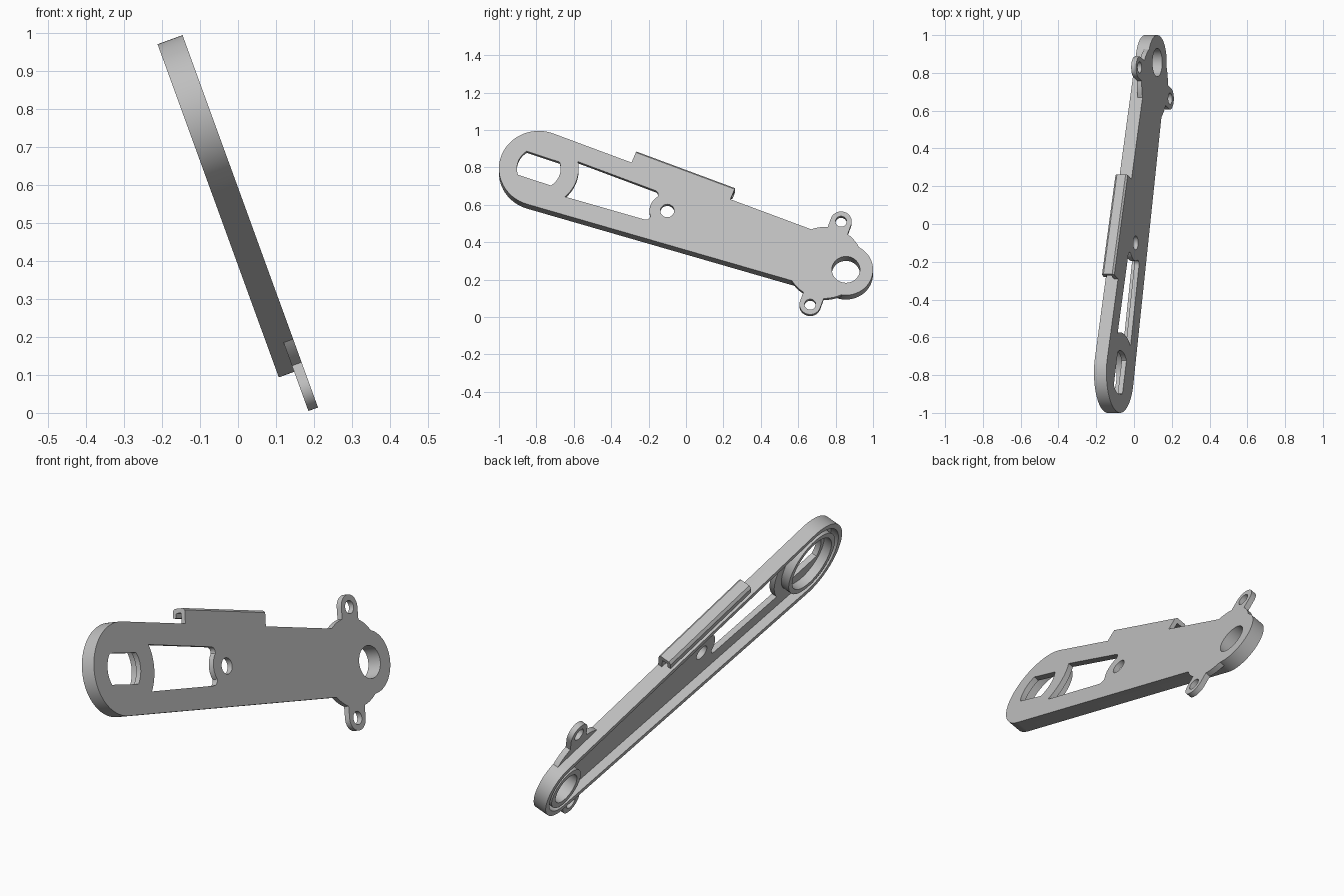
import bpy, bmesh
from math import sin, cos, asin, acos, pi, radians
from mathutils import Matrix, Vector

if "Cube" in bpy.data.objects:
    bpy.data.objects.remove(bpy.data.objects["Cube"])

grey = bpy.data.materials.new("light_grey")
grey.use_nodes = True
grey.diffuse_color = (0.52, 0.52, 0.52, 1)
grey.node_tree.nodes["Principled BSDF"].inputs["Base Color"].default_value = grey.diffuse_color

# Arm frame: x runs along the arm, y across it, z out of its flat face
LEAN, SLOPE = radians(20), radians(19.33)
normal = Vector((cos(LEAN), 0, sin(LEAN)))
up = Vector((-sin(LEAN), 0, cos(LEAN)))
side = Vector((0, 1, 0))
along = side * cos(SLOPE) - up * sin(SLOPE)
across = side * sin(SLOPE) + up * cos(SLOPE)


def frame(x, y, z, origin):
    m = Matrix((x, y, z)).transposed().to_4x4()
    m.translation = origin
    return m


ARM = frame(along, across, normal, normal * 0.203 + side * -0.787 + up * 0.772)

LENGTH, BIG, SMALL, HUB = 1.74, 0.213, 0.145, 0.728
DEPTH, FLOOR, RAIL, WALL = 0.07, 0.027, 0.1, 0.026
TAPER = asin((BIG - SMALL) / LENGTH)


def arc(cx, cy, r, start, end, n=24):
    return [(cx + r * cos(start + (end - start) * i / n),
             cy + r * sin(start + (end - start) * i / n)) for i in range(n + 1)]


def circle(cx, cy, r, n=64):
    return arc(cx, cy, r, 0, 2 * pi, n)[:-1]


def arm_outline(inset=0):
    """Two round ends joined by their common tangents."""
    t = pi / 2 - TAPER
    return (arc(LENGTH, 0, SMALL - inset, -t, t, 40)
            + arc(0, 0, BIG - inset, t, 2 * pi - t, 48))


def prism(name, outline, z0, z1, matrix=ARM, hole=None):
    """Extrude an outline; a hole with the same point count makes a ring."""
    bm = bmesh.new()
    loops = []
    for pts in [outline] + ([hole] if hole else []):
        loops.append([[bm.verts.new((x, y, z)) for x, y in pts] for z in (z0, z1)])
    n = len(outline)
    for low, high in loops:
        for i in range(n):
            j = (i + 1) % n
            bm.faces.new((low[i], low[j], high[j], high[i]))
    for k in (0, 1):
        if hole:
            a, b = loops[0][k], loops[1][k]
            for i in range(n):
                j = (i + 1) % n
                bm.faces.new((a[i], a[j], b[j], b[i]))
        else:
            bm.faces.new(loops[0][k])
    bmesh.ops.recalc_face_normals(bm, faces=bm.faces)
    mesh = bpy.data.meshes.new(name)
    bm.to_mesh(mesh)
    bm.free()
    mesh.materials.append(grey)
    ob = bpy.data.objects.new(name, mesh)
    bpy.context.collection.objects.link(ob)
    ob.matrix_world = matrix
    return ob


def activate(ob):
    bpy.ops.object.select_all(action="DESELECT")
    ob.select_set(True)
    bpy.context.view_layer.objects.active = ob


def combine(target, tool, operation):
    activate(target)
    mod = target.modifiers.new("combine", "BOOLEAN")
    mod.operation, mod.solver, mod.object = operation, "EXACT", tool
    bpy.ops.object.modifier_apply(modifier=mod.name)
    bpy.data.objects.remove(tool)


def half_width(x):
    return (BIG - RAIL) / cos(TAPER) - x * sin(TAPER) / cos(TAPER)


def hub_end(direction):
    """Window end beside the hub: a bulge between two rounded corners, low to high."""
    cut, r, c = 0.075, 0.095, 0.025
    x, phi = HUB + direction * cut, acos(cut / r)
    w = half_width(x)
    cx = x + direction * c
    if direction < 0:
        low = arc(cx, -w + c, c, -pi / 2, 0, 8)
        high = arc(cx, w - c, c, 0, pi / 2, 8)
        return low + arc(HUB, 0, r, pi + phi, pi - phi, 16) + high
    low = arc(cx, -w + c, c, -pi / 2, -pi, 8)
    high = arc(cx, w - c, c, pi, pi / 2, 8)
    return low + arc(HUB, 0, r, -phi, phi, 16) + high


# Face plate with the round flange and its two ears
plate = prism("face_plate", arm_outline(), -FLOOR, 0)
EAR_X, EAR_Y, EAR_R = 1.625, 0.25, 0.057
combine(plate, prism("flange", circle(1.62, 0, 0.203), -FLOOR, 0), "UNION")
for s in (-1, 1):
    ear = [(x, s * y) for x, y in
           arc(EAR_X, EAR_Y, EAR_R, 0, pi) + [(EAR_X - EAR_R, 0.15), (EAR_X + EAR_R, 0.15)]]
    combine(plate, prism("ear", ear, -FLOOR, 0), "UNION")

# Openings through the plate
t = asin(half_width(0.19) / BIG)
window_big = arc(0, 0, BIG, t, -t) + hub_end(-1)
END = 1.37
window_small = hub_end(1) + [(END, half_width(END)), (END, -half_width(END))]
flat = asin(0.071 / 0.117)
slot = arc(0, 0, 0.117, -flat, flat) + arc(0, 0, 0.117, pi - flat, pi + flat)
openings = [window_big, window_small, slot,
            circle(HUB, 0, 0.037), circle(LENGTH, 0, 0.075),
            circle(EAR_X, EAR_Y, 0.03), circle(EAR_X, -EAR_Y, 0.03)]
for outline in openings:
    combine(plate, prism("cutter", outline, -0.2, 0.2), "DIFFERENCE")

# Rim wall and the bearing rings on the hollow back
rim = prism("rim_wall", arm_outline(), -DEPTH, -FLOOR, hole=arm_outline(WALL))
big_ring = prism("large_ring", circle(0, 0, 0.163), -DEPTH, -FLOOR, hole=circle(0, 0, 0.138))
small_ring = prism("small_ring", circle(LENGTH, 0, 0.103), -DEPTH, -FLOOR,
                   hole=circle(LENGTH, 0, 0.075))

# Hooked clip along the upper edge
edge_along = along * cos(TAPER) - across * sin(TAPER)
edge_across = along * sin(TAPER) + across * cos(TAPER)
start = ARM @ Vector((0.457, half_width(0.457) + RAIL / cos(TAPER), 0))
hook = [(-0.004, 0), (0.062, 0), (0.071, -0.009), (0.071, -0.058), (0.06, -DEPTH),
        (0.028, -DEPTH), (0.028, -0.054), (0.05, -0.05), (0.05, -0.022), (-0.004, -0.022)]
clip = prism("edge_clip", hook, 0, 0.568, frame(edge_across, normal, edge_along, start))

for ob in (plate, rim, big_ring, small_ring, clip):
    activate(ob)
    bpy.ops.object.shade_smooth_by_angle(angle=radians(30))
